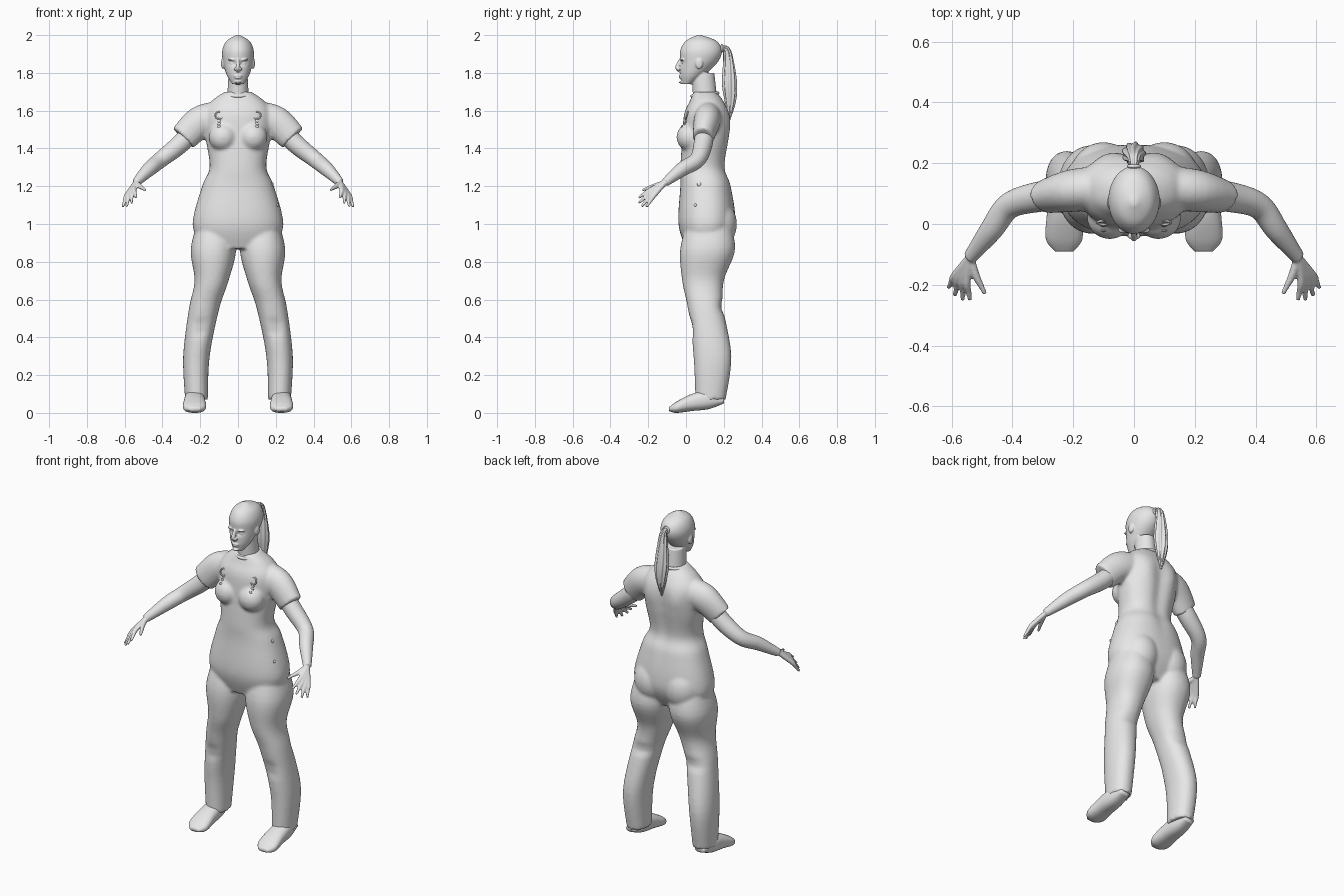
import bpy
import bmesh
from math import cos, sin, pi, exp, copysign
from mathutils import Vector, Matrix
from mathutils.bvhtree import BVHTree

cube = bpy.data.objects.get("Cube")
if cube:
    bpy.data.objects.remove(cube, do_unlink=True)

colour = (.8, .8, .8, 1)
grey = bpy.data.materials.new("plain grey")
grey.use_nodes = True
grey.diffuse_color = colour
grey.node_tree.nodes["Principled BSDF"].inputs["Base Color"].default_value = colour

SIDES = {"left": 1, "right": -1}
ALONG_X, ALONG_Y, ALONG_Z = Vector((1, 0, 0)), Vector((0, 1, 0)), Vector((0, 0, 1))


def spline(rows, steps):
    """Catmull-Rom interpolation of whole rows of numbers."""
    padded = [rows[0], *rows, rows[-1]]
    smooth = []
    for a, b, c, d in zip(padded, padded[1:], padded[2:], padded[3:]):
        for k in range(steps):
            t = k / steps
            smooth.append([q + t / 2 * (r - p + t * (2 * p - 5 * q + 4 * r - s + t * (3 * (q - r) + s - p)))
                           for p, q, r, s in zip(a, b, c, d)])
    return smooth + [list(rows[-1])]


def loft(bm, rows, side=1, axis=None, across=ALONG_X, segments=40, power=2, ripple=0):
    """Closed tube through rows of (x, y, z, radius along the across direction, other radius)."""
    path = spline(rows, 6)
    rings = []
    for i, (x, y, z, *radii) in enumerate(path):
        before, after = path[max(i - 1, 0)], path[min(i + 1, len(path) - 1)]
        tangent = axis or (Vector(after[:3]) - Vector(before[:3])).normalized()
        u = (across - tangent * across.dot(tangent)).normalized()
        v = tangent.cross(u)
        ring = []
        for k in range(segments):
            angle = 2 * pi * k / segments
            # Superellipse section, optionally rippled into strands
            cu, sv = (copysign(abs(w) ** (2 / power), w) for w in (cos(angle), sin(angle)))
            grow = 1 + ripple * sin(9 * angle + 12 * z)
            point = Vector((x, y, z)) + (u * radii[0] * cu + v * radii[-1] * sv) * grow
            ring.append(bm.verts.new((point.x * side, point.y, point.z)))
        rings.append(ring)
    for lower, upper in zip(rings, rings[1:]):
        for k in range(segments):
            n = (k + 1) % segments
            bm.faces.new((lower[k], lower[n], upper[n], upper[k]))
    bm.faces.new(rings[0])
    bm.faces.new(rings[-1])


def upright(bm, rows, side=1, power=2):
    """Stack of level sections given as (height, half width, front, back, optional centre x)."""
    sections = [(*(x or [0]), (front + back) / 2, z, half, (back - front) / 2)
                for z, half, front, back, *x in rows]
    loft(bm, sections, side, axis=ALONG_Z, segments=56, power=power)


def blob(bm, centre, radii):
    matrix = Matrix.Translation(centre) @ Matrix.Diagonal((*radii, 1))
    bmesh.ops.create_uvsphere(bm, u_segments=24, v_segments=16, radius=1, matrix=matrix)


def push(bm, centre, size, depth):
    """Soft dent or bulge that moves the surface along y."""
    for vert in bm.verts:
        offset = vert.co - Vector(centre)
        vert.co.y += depth * exp(-sum((d / s) ** 2 for d, s in zip(offset, size)))


def finish(name, bm, voxel=None):
    """Turn the parts into a smooth object, merging overlaps when a voxel size is given."""
    bmesh.ops.recalc_face_normals(bm, faces=bm.faces)
    mesh = bpy.data.meshes.new(name)
    bm.to_mesh(mesh)
    bm.free()
    mesh.materials.append(grey)
    mesh.shade_smooth()
    part = bpy.data.objects.new(name, mesh)
    bpy.context.collection.objects.link(part)
    if voxel:
        merge = part.modifiers.new("merge", "REMESH")
        merge.mode = "VOXEL"
        merge.voxel_size = voxel
        merge.use_smooth_shade = True
        soften = part.modifiers.new("soften", "SMOOTH")
        soften.iterations = 3
    return part


def ring(name, centre, major, minor, tilt):
    bpy.ops.mesh.primitive_torus_add(location=centre, rotation=(tilt, 0, 0), major_radius=major,
                                     minor_radius=minor, major_segments=40, minor_segments=10)
    part = bpy.context.object
    part.name = name
    part.data.materials.append(grey)
    part.data.shade_smooth()


# Clothing: shirt, trousers and sleeves merged into one surface
bm = bmesh.new()
upright(bm, [(.87, .19, 0, .2), (1, .24, -.04, .26), (1.2, .19, -.03, .24), (1.3, .15, -.03, .21),
             (1.45, .17, -.02, .23), (1.58, .18, -.01, .23), (1.65, .14, .02, .2), (1.7, .07, .04, .16)],
        power=2.3)
trouser_leg = [(1.05, .08, .02, .22, .12), (.87, .12, -.03, .26, .13), (.7, .09, -.02, .2, .14),
               (.55, .08, .01, .2, .18), (.3, .07, .04, .24, .22), (.07, .06, .05, .21, .22)]
sleeve = [(.1, .12, 1.57, .07, .08), (.2, .11, 1.54, .07, .085), (.29, .09, 1.455, .055, .075)]
for s in SIDES.values():
    upright(bm, trouser_leg, s, power=2.2)
    loft(bm, sleeve, s, across=ALONG_Y)
    # Bust and seat
    blob(bm, (s * .08, .02, 1.46), (.075, .07, .075))
    blob(bm, (s * .1, .16, 1), (.11, .11, .13))
    # Shoulder blade, then folds in front of the knee and behind it
    push(bm, (s * .09, .23, 1.53), (.05, .06, .07), .01)
    push(bm, (s * .2, .03, .45), (.04, .06, .05), .015)
    push(bm, (s * .17, .2, .56), (.09, .05, .03), -.015)
# Hollow of the spine
push(bm, (0, .23, 1.4), (.04, .06, .2), -.015)
clothing = finish("clothing", bm, .01)

# Arms and hands: fingers fan out from the wrist, and their overlap forms the palm
bm = bmesh.new()
arm = [(.22, .1, 1.51, .05), (.31, .09, 1.42, .05), (.41, .06, 1.34, .043),
       (.47, -.02, 1.29, .038), (.54, -.11, 1.22, .023)]
wrist = Vector((.54, -.11, 1.22))
fan = [(Vector((.52, -.17, 1.2)), Vector((-.03, -.06, -.02)))]
for k in range(4):
    t = k / 3
    knuckle = Vector((.55, -.19, 1.18)).lerp(Vector((.59, -.17, 1.15)), t)
    reach = Vector((-.01, -.06, -.04)).lerp(Vector((.02, -.04, -.06)), t)
    fan.append((knuckle, reach * (1 + .3 * sin(pi * t))))
for s in SIDES.values():
    loft(bm, arm, s, across=ALONG_Y)
    for knuckle, reach in fan:
        loft(bm, [(*wrist, .014), (*knuckle, .013), (*(knuckle + reach / 2), .01), (*(knuckle + reach), .007)],
             s, segments=16)
finish("arms_and_hands", bm, .005)

# Head and neck
bm = bmesh.new()
upright(bm, [(1.74, .03, -.02, .03), (1.79, .06, -.03, .1), (1.86, .08, -.03, .17), (1.92, .083, -.03, .19),
             (1.97, .06, 0, .16), (2, .01, .06, .08)])
upright(bm, [(1.62, .06, .04, .17), (1.8, .05, .03, .15)])
# Nose bridge and tip
loft(bm, [(0, -.03, 1.87, .008), (0, -.045, 1.83, .012), (0, -.03, 1.81, .01)], segments=20)
for s in SIDES.values():
    # Eye socket, eye, brow, ear and nostril
    push(bm, (s * .03, -.03, 1.85), (.017, .03, .01), .013)
    blob(bm, (s * .03, -.01, 1.85), (.013, .01, .008))
    blob(bm, (s * .03, -.02, 1.87), (.024, .012, .006))
    blob(bm, (s * .08, .07, 1.85), (.01, .02, .03))
    blob(bm, (s * .014, -.04, 1.82), (.008, .009, .007))
# Lips and chin
for z, width in ((1.785, .024), (1.775, .02), (1.75, .018)):
    blob(bm, (0, -.025, z), (width, .013, .007))
finish("head", bm, .004)

# Ponytail with rippled strands, and its tie
bm = bmesh.new()
loft(bm, [(0, .16, 1.92, .018), (0, .2, 1.93, .015), (0, .22, 1.9, .022), (0, .23, 1.75, .037),
          (0, .235, 1.65, .028), (0, .23, 1.55, .004)], segments=72, ripple=.09)
finish("ponytail", bm)
ring("hair_tie", (0, .19, 1.93), .017, .006, pi / 2)

# Shoes with a lifted heel, as sections of (y, sole, top, half width)
shoe = [(.2, .05, .08, .03), (.12, .02, .12, .05), (.03, .01, .1, .057), (-.05, 0, .06, .06), (-.09, .01, .03, .03)]
for label, s in SIDES.items():
    bm = bmesh.new()
    loft(bm, [(.23, y, (sole + top) / 2, half, (top - sole) / 2) for y, sole, top, half in shoe],
         s, axis=ALONG_Y, power=2.4)
    finish(label + "_shoe", bm)

# Neckline trim
ring("collar", (0, .1, 1.685), .068, .009, .12)

# Chest badges and hip buttons seated on the clothing
bpy.context.view_layer.update()
surface = BVHTree.FromObject(clothing, bpy.context.evaluated_depsgraph_get())


def seat(origin, direction):
    return surface.ray_cast(Vector(origin), direction)[0]


for label, s in SIDES.items():
    ring(label + "_chest_badge", seat((s * .1, -1, 1.575), ALONG_Y), .02, .004, pi / 2 - .3)
    bm = bmesh.new()
    for k in range(3):
        blob(bm, seat((s * .1, -1, 1.545 - k * .015), ALONG_Y), (.009, .004, .009))
    finish(label + "_badge_tail", bm)
bm = bmesh.new()
for y, z, radius in ((.07, 1.21, .011), (.05, 1.1, .008)):
    blob(bm, seat((1, y, z), -ALONG_X), (.006, radius, radius))
finish("hip_buttons", bm)
